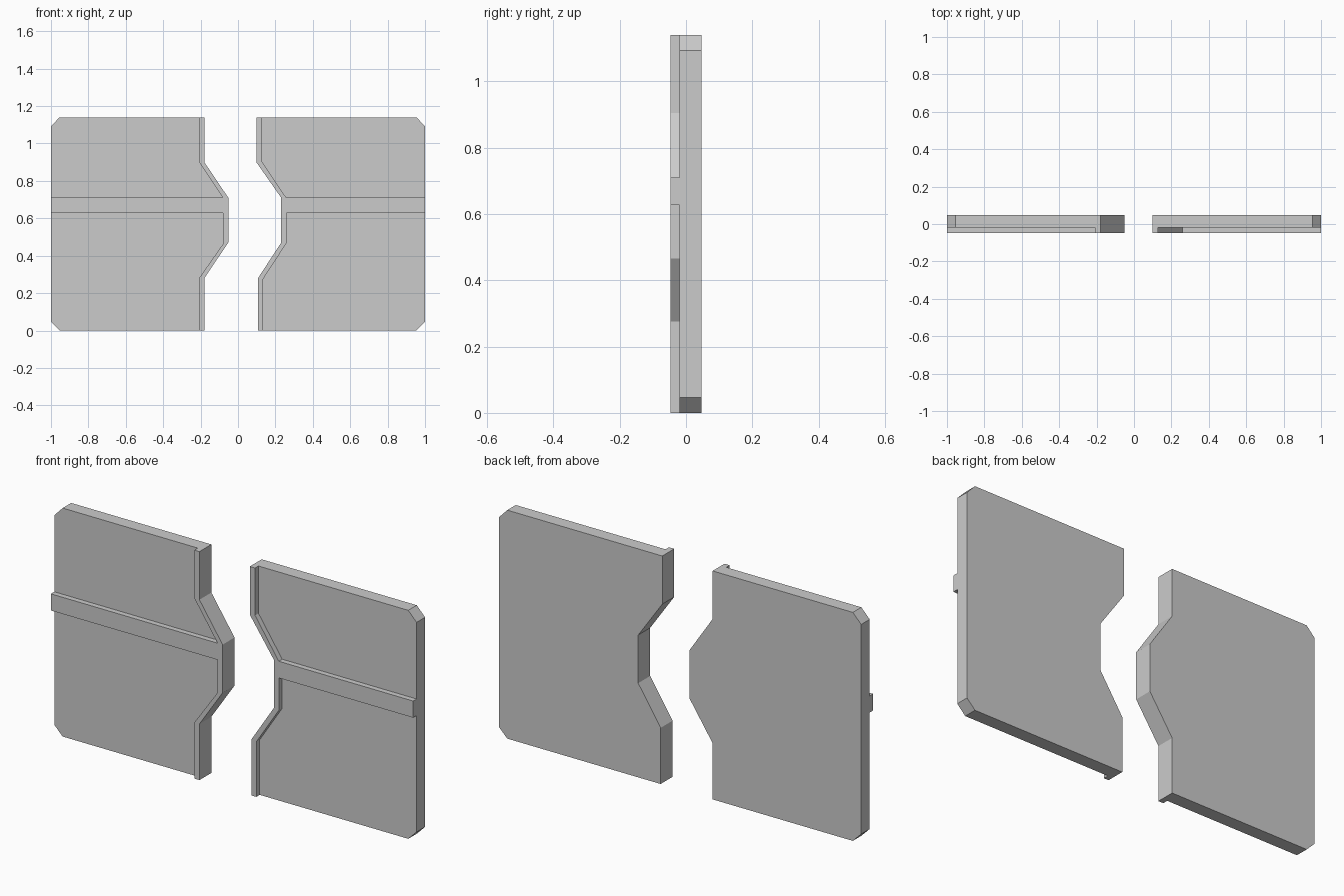
import bpy, bmesh

if "Cube" in bpy.data.objects:
    bpy.data.objects.remove(bpy.data.objects["Cube"])

BACK, MID, FRONT = 0.047, -0.02, -0.047
TOP = 1.14
BAR_LOW, BAR_HIGH = 0.627, 0.71


def extrude_profile(name, points, y0, y1):
    """Solid made from an (x, z) outline spanning y0..y1."""
    bm = bmesh.new()
    face = bm.faces.new([bm.verts.new((x, y0, z)) for x, z in points])
    geom = bmesh.ops.extrude_face_region(bm, geom=[face])["geom"]
    verts = [g for g in geom if isinstance(g, bmesh.types.BMVert)]
    bmesh.ops.translate(bm, verts=verts, vec=(0, y1 - y0, 0))
    bmesh.ops.recalc_face_normals(bm, faces=bm.faces)
    mesh = bpy.data.meshes.new(name)
    bm.to_mesh(mesh)
    bm.free()
    obj = bpy.data.objects.new(name, mesh)
    bpy.context.collection.objects.link(obj)
    return obj


def door(side, outer, edge, inner_low, inner_high):
    s = 1 if outer > 0 else -1
    # Main slab with clipped outer corners
    c = outer - s * 0.046
    slab = edge + [(c, TOP), (outer, TOP - 0.048), (outer, 0.046), (c, 0)]
    extrude_profile(side + "_door_slab", slab, MID, BACK)
    # Raised rim along the meeting edge joined to the horizontal bar
    bar = [(outer, BAR_HIGH), (outer, BAR_LOW)]
    trim = edge + inner_high + bar + inner_low
    extrude_profile(side + "_door_trim", trim, FRONT, MID)


# Left door: meeting edge steps outward
door("left", -1.0,
     [(-0.18, 0), (-0.18, 0.28), (-0.052, 0.47),
      (-0.052, 0.71), (-0.18, 0.90), (-0.18, TOP)],
     [(-0.08, BAR_LOW), (-0.08, 0.463), (-0.208, 0.28), (-0.208, 0)],
     [(-0.208, TOP), (-0.208, 0.90), (-0.08, BAR_HIGH)])

# Right door: meeting edge is the matching recess
door("right", 1.0,
     [(0.107, 0), (0.107, 0.28), (0.231, 0.47),
      (0.231, 0.71), (0.098, 0.90), (0.098, TOP)],
     [(0.258, BAR_LOW), (0.258, 0.465), (0.134, 0.275), (0.134, 0)],
     [(0.127, TOP), (0.127, 0.904), (0.258, BAR_HIGH)])
